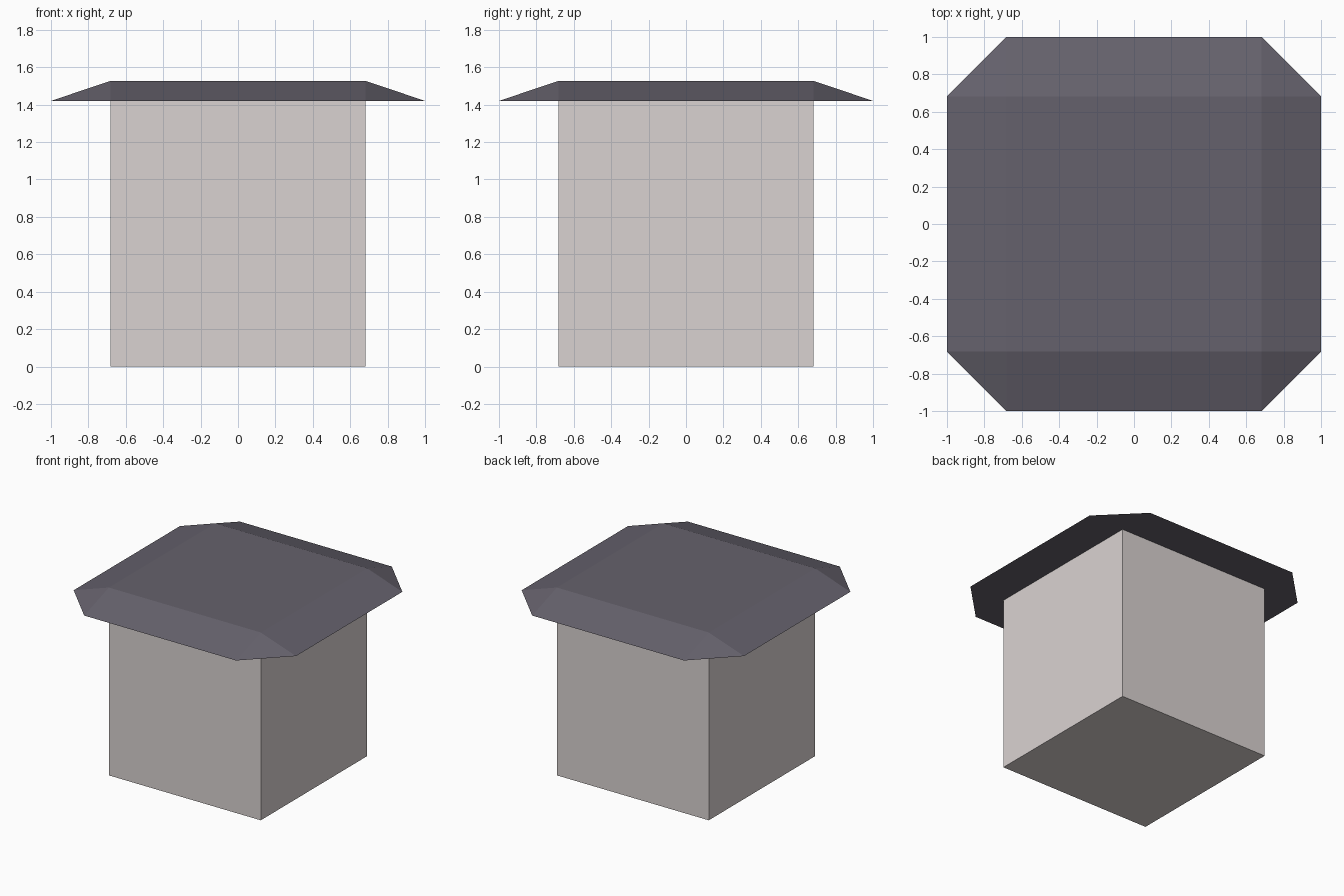
import bpy, bmesh

if "Cube" in bpy.data.objects:
    bpy.data.objects.remove(bpy.data.objects["Cube"])

W, EAVE, WALL_TOP, TOP = 0.683, 1.0, 1.42, 1.527


def colour(obj, name, rgb):
    mat = bpy.data.materials.new(name)
    mat.diffuse_color = (*rgb, 1)
    mat.use_nodes = True
    mat.node_tree.nodes["Principled BSDF"].inputs["Base Color"].default_value = mat.diffuse_color
    obj.data.materials.append(mat)


def hull_object(name, points):
    """Flat-faced convex solid around the given points."""
    bm = bmesh.new()
    for p in points:
        bm.verts.new(p)
    bmesh.ops.convex_hull(bm, input=bm.verts)
    bmesh.ops.dissolve_limit(bm, angle_limit=0.01, verts=bm.verts, edges=bm.edges)
    bmesh.ops.recalc_face_normals(bm, faces=bm.faces)
    mesh = bpy.data.meshes.new(name)
    bm.to_mesh(mesh)
    bm.free()
    obj = bpy.data.objects.new(name, mesh)
    bpy.context.collection.objects.link(obj)
    return obj


# Square wall block
bpy.ops.mesh.primitive_cube_add(size=1, location=(0, 0, WALL_TOP / 2))
walls = bpy.context.object
walls.name = "walls"
walls.scale = (2 * W, 2 * W, WALL_TOP)
bpy.ops.object.transform_apply(location=False, rotation=False, scale=True)
colour(walls, "wall_stone", (0.70, 0.65, 0.64))

# Roof: square flat top sloping out to an octagonal eave with a flat underside
points = []
for sx in (-1, 1):
    for sy in (-1, 1):
        points += [(sx * W, sy * W, TOP),
                   (sx * EAVE, sy * W, WALL_TOP),
                   (sx * W, sy * EAVE, WALL_TOP)]
roof = hull_object("roof", points)
colour(roof, "roof_slate", (0.13, 0.12, 0.15))
